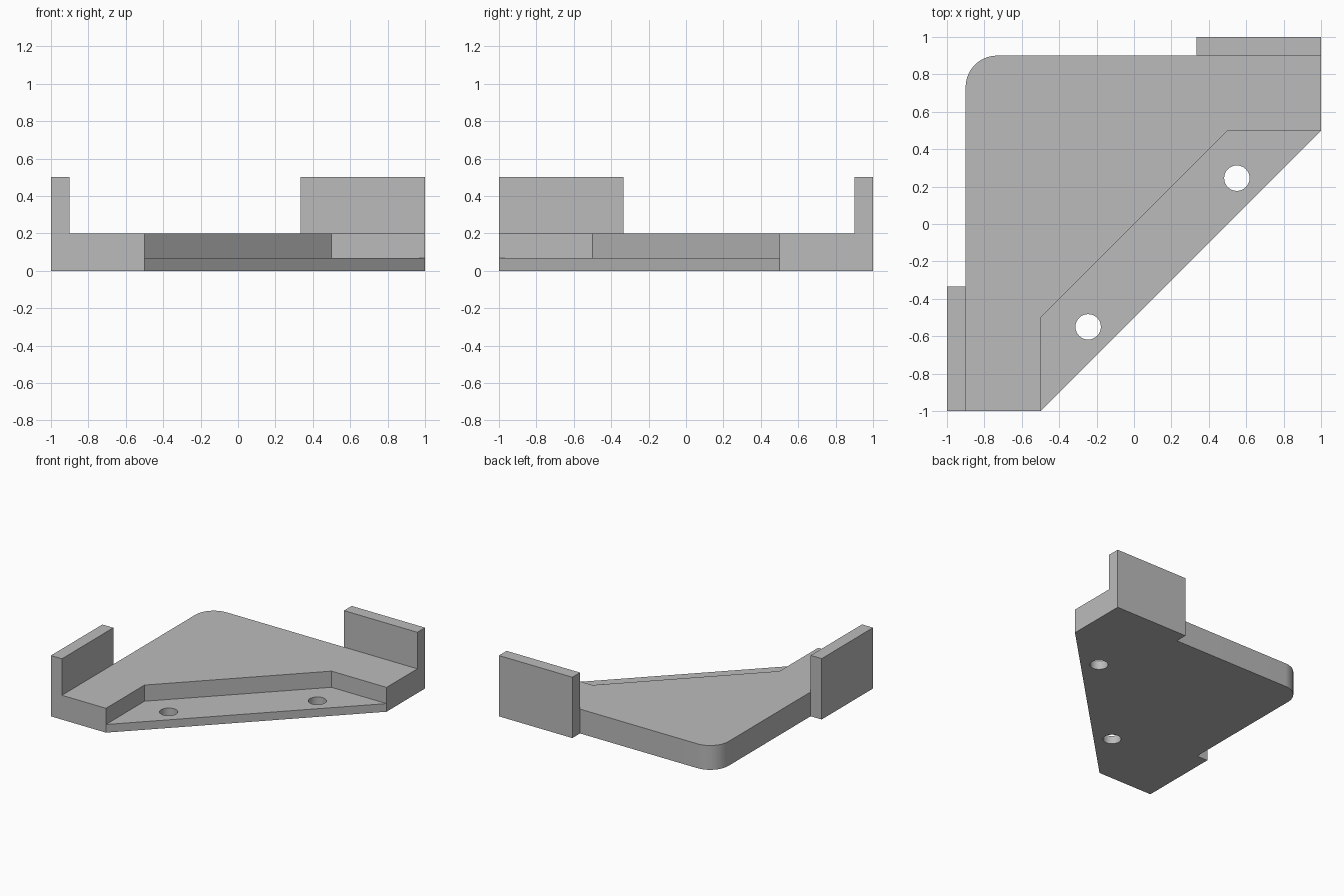
import bpy, bmesh, math
from mathutils import Vector

cube = bpy.data.objects.get("Cube")
if cube:
    bpy.data.objects.remove(cube, do_unlink=True)

grey = bpy.data.materials.new("plain grey")
grey.use_nodes = True
grey.diffuse_color = (0.5, 0.5, 0.5, 1)
grey.node_tree.nodes["Principled BSDF"].inputs["Base Color"].default_value = (0.5, 0.5, 0.5, 1)


def prism(name, outline, z0, z1):
    """Extrude a flat outline between two heights."""
    bm = bmesh.new()
    face = bm.faces.new([bm.verts.new((x, y, z0)) for x, y in outline])
    top = bmesh.ops.extrude_face_region(bm, geom=[face])["geom"]
    verts = [v for v in top if isinstance(v, bmesh.types.BMVert)]
    bmesh.ops.translate(bm, verts=verts, vec=(0, 0, z1 - z0))
    bmesh.ops.recalc_face_normals(bm, faces=bm.faces)
    mesh = bpy.data.meshes.new(name)
    bm.to_mesh(mesh)
    bm.free()
    mesh.materials.append(grey)
    obj = bpy.data.objects.new(name, mesh)
    bpy.context.collection.objects.link(obj)
    return obj


def arc(centre, radius, start, end, steps):
    return [(centre[0] + radius * math.cos(a), centre[1] + radius * math.sin(a))
            for a in (math.radians(start + (end - start) * i / steps) for i in range(steps + 1))]


def flip(points):
    """Mirror across the diagonal of the bracket, keeping the winding."""
    return [(-y, -x) for x, y in reversed(points)]


def cut(target, cutter):
    cutter.hide_render = True
    mod = target.modifiers.new("cut", "BOOLEAN")
    mod.operation = "DIFFERENCE"
    mod.solver = "EXACT"
    mod.object = cutter
    bpy.context.view_layer.objects.active = target
    bpy.ops.object.modifier_apply(modifier=mod.name)
    bpy.data.objects.remove(cutter, do_unlink=True)


# Full footprint, with the rounded outer corner and both wall tabs
half = [(-0.9, -0.333), (-1, -0.333), (-1, -1), (-0.5, -1)]
corner = arc((-0.733, 0.733), 0.167, 90, 180, 16)
bracket = prism("corner_bracket", corner + half + flip(half), 0, 0.5)

# Lower the plate, leaving the two end walls standing
cut(bracket, prism("plate_cutter", [(-0.9, -1.2), (1.2, -1.2), (1.2, 0.9), (-0.9, 0.9)], 0.2, 0.7))

# Recessed screw ledge along the diagonal edge
ledge = [(-0.5, -1.2), (-0.5, -0.5), (0.5, 0.5), (1.2, 0.5), (1.2, -1.2)]
cut(bracket, prism("ledge_cutter", ledge, 0.067, 0.4))

# Screw holes
for centre in ((0.55, 0.245), (-0.245, -0.55)):
    cut(bracket, prism("hole_cutter", arc(centre, 0.068, 0, 360, 32)[:-1], -0.2, 0.3))

# Smooth only the round surfaces
bpy.ops.object.select_all(action="DESELECT")
bracket.select_set(True)
bpy.context.view_layer.objects.active = bracket
bpy.ops.object.shade_smooth_by_angle(angle=math.radians(30))
